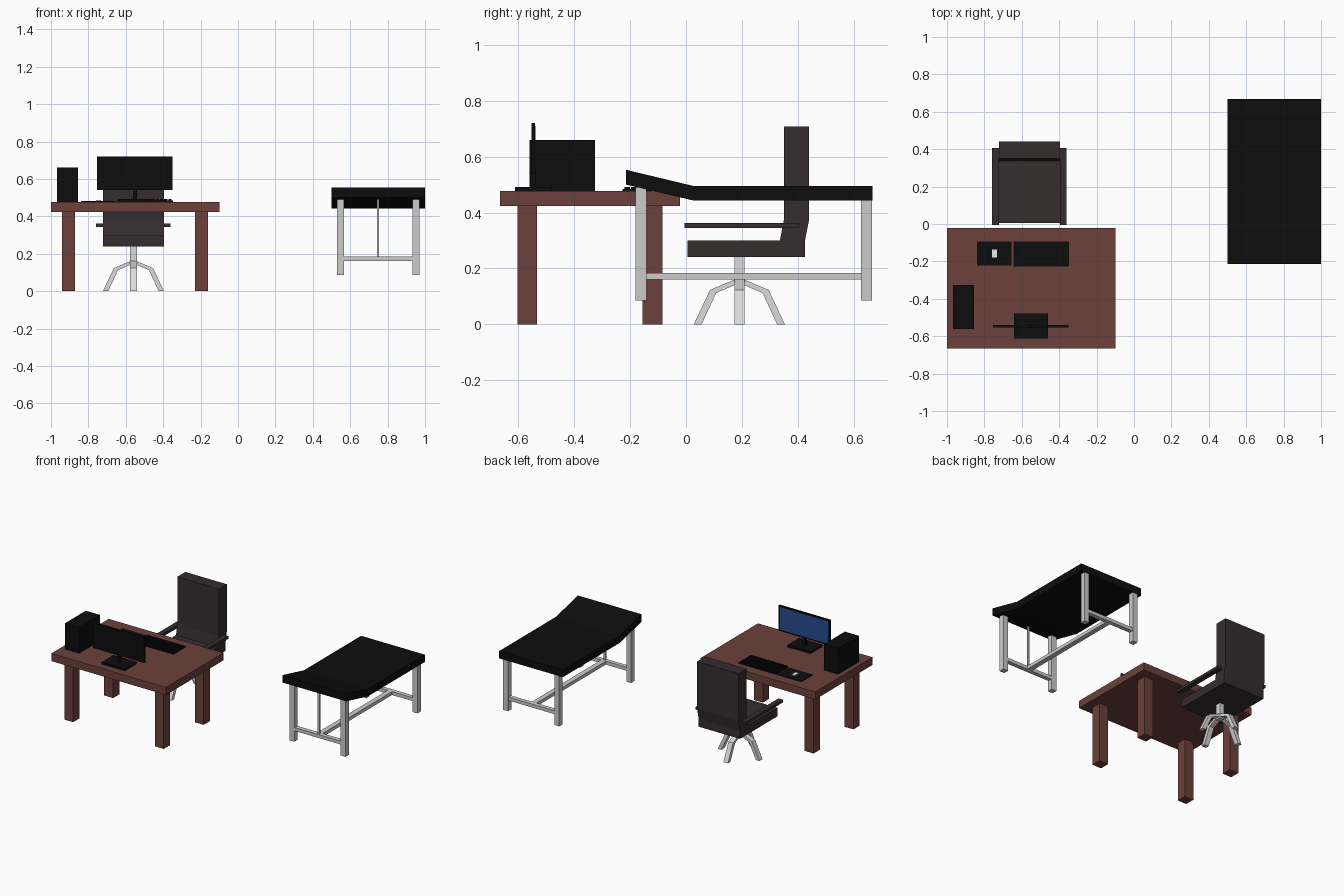
import bpy, bmesh, math
from mathutils import Matrix, Vector

if "Cube" in bpy.data.objects:
    bpy.data.objects.remove(bpy.data.objects["Cube"])


def material(name, rgb):
    m = bpy.data.materials.new(name)
    m.diffuse_color = (*rgb, 1)
    m.use_nodes = True
    m.node_tree.nodes["Principled BSDF"].inputs["Base Color"].default_value = m.diffuse_color
    return m


WOOD = material("red brown wood", (0.150, 0.053, 0.043))
BLACK = material("black", (0.004, 0.004, 0.004))
FABRIC = material("dark grey fabric", (0.036, 0.026, 0.028))
STEEL = material("grey steel", (0.60, 0.60, 0.60))
CHROME = material("light chrome", (0.70, 0.70, 0.70))
BLUE = material("screen blue", (0.02, 0.07, 0.27))
WHITE = material("mouse white", (0.80, 0.80, 0.80))


def finish(name, bm, mat):
    bmesh.ops.recalc_face_normals(bm, faces=bm.faces)
    me = bpy.data.meshes.new(name)
    bm.to_mesh(me)
    bm.free()
    me.materials.append(mat)
    ob = bpy.data.objects.new(name, me)
    bpy.context.collection.objects.link(ob)
    return ob


def add_box(bm, x, y, z):
    """Box from (min, max) ranges."""
    c = Vector(((x[0] + x[1]) / 2, (y[0] + y[1]) / 2, (z[0] + z[1]) / 2))
    s = (x[1] - x[0], y[1] - y[0], z[1] - z[0], 1)
    bmesh.ops.create_cube(bm, size=1, matrix=Matrix.Translation(c) @ Matrix.Diagonal(s))


def box(name, mat, x, y, z):
    bm = bmesh.new()
    add_box(bm, x, y, z)
    return finish(name, bm, mat)


def extrude_yz(name, mat, profile, x0, x1):
    """Side profile in (y, z) extruded along x."""
    bm = bmesh.new()
    face = bm.faces.new([bm.verts.new((x0, y, z)) for y, z in profile])
    ext = bmesh.ops.extrude_face_region(bm, geom=[face])
    verts = [v for v in ext["geom"] if isinstance(v, bmesh.types.BMVert)]
    bmesh.ops.translate(bm, verts=verts, vec=(x1 - x0, 0, 0))
    return finish(name, bm, mat)


# Desk
TOP = 0.477
box("desk_top", WOOD, (-1.0, -0.10), (-0.665, -0.022), (0.423, TOP))
for sx, x in (("left", -0.907), ("right", -0.196)):
    for sy, y in (("front", -0.568), ("rear", -0.12)):
        box(f"desk_{sy}_{sx}_leg", WOOD, (x - 0.035, x + 0.035), (y - 0.035, y + 0.035), (0, 0.423))

# Computer tower
box("computer_tower", BLACK, (-0.967, -0.855), (-0.561, -0.326), (TOP, 0.66))

# Monitor, its screen faces the chair (+y)
box("monitor_base", BLACK, (-0.642, -0.460), (-0.612, -0.479), (TOP, 0.491))
box("monitor_neck", BLACK, (-0.562, -0.540), (-0.556, -0.537), (0.491, 0.545))
box("monitor_body", BLACK, (-0.753, -0.350), (-0.553, -0.540), (0.54, 0.72))
box("monitor_screen", BLUE, (-0.743, -0.360), (-0.542, -0.539), (0.551, 0.710))

# Keyboard with rows of keys
box("keyboard_base", BLACK, (-0.644, -0.348), (-0.227, -0.094), (TOP, 0.485))
bm = bmesh.new()
for r in range(5):
    for c in range(13):
        x, y = -0.638 + c * 0.0221, -0.221 + r * 0.0248
        add_box(bm, (x, x + 0.017), (y, y + 0.02), (0.484, 0.492))
finish("keyboard_keys", bm, BLACK)

# Mouse and pad
box("mouse_pad", BLACK, (-0.840, -0.654), (-0.222, -0.094), (TOP, 0.481))
box("mouse", WHITE, (-0.760, -0.733), (-0.180, -0.136), (0.481, 0.487))

# Chair
CX, CY = -0.559, 0.191
extrude_yz("chair_seat", FABRIC,
           [(0.005, 0.24), (0.426, 0.24), (0.426, 0.30), (0.005, 0.30)], CX - 0.163, CX + 0.163)
extrude_yz("chair_back", FABRIC,
           [(0.336, 0.30), (0.426, 0.30), (0.44, 0.372), (0.44, 0.708), (0.35, 0.708), (0.35, 0.372)],
           CX - 0.163, CX + 0.163)
for side, s in (("left", -1), ("right", 1)):
    xs = sorted((CX + s * 0.163, CX + s * 0.199))
    box(f"chair_{side}_armrest", FABRIC, xs, (-0.005, 0.405), (0.344, 0.363))
box("chair_post", CHROME, (CX - 0.018, CX + 0.018), (CY - 0.018, CY + 0.018), (0.13, 0.24))
LEG = [(0, 0.168), (0.018, 0.16), (0.105, 0.123), (0.163, 0), (0.135, 0), (0.083, 0.112), (0.018, 0.14), (0, 0.148)]
for i in range(4):
    leg = extrude_yz(f"chair_foot_{i + 1}", CHROME, LEG, -0.018, 0.018)
    leg.data.transform(Matrix.Translation((CX, CY, 0)) @ Matrix.Rotation(i * math.pi / 2, 4, 'Z'))

# Couch with raised head end
extrude_yz("couch_cushion", BLACK,
           [(-0.215, 0.50), (0.027, 0.443), (0.667, 0.443), (0.667, 0.495), (0.027, 0.495), (-0.215, 0.553)],
           0.5, 1.0)
for sx, x in (("left", 0.549), ("right", 0.951)):
    for sy, y, top in (("front", -0.161, 0.49), ("rear", 0.646, 0.445)):
        box(f"couch_{sy}_{sx}_leg", STEEL, (x - 0.019, x + 0.019), (y - 0.019, y + 0.019), (0.085, top))
for sy, y in (("front", -0.161), ("rear", 0.646)):
    box(f"couch_{sy}_crossbar", STEEL, (0.568, 0.932), (y - 0.015, y + 0.015), (0.16, 0.184))
box("couch_long_beam", STEEL, (0.732, 0.768), (-0.146, 0.631), (0.16, 0.184))
box("couch_head_rod", STEEL, (0.743, 0.755), (-0.167, -0.155), (0.184, 0.49))
